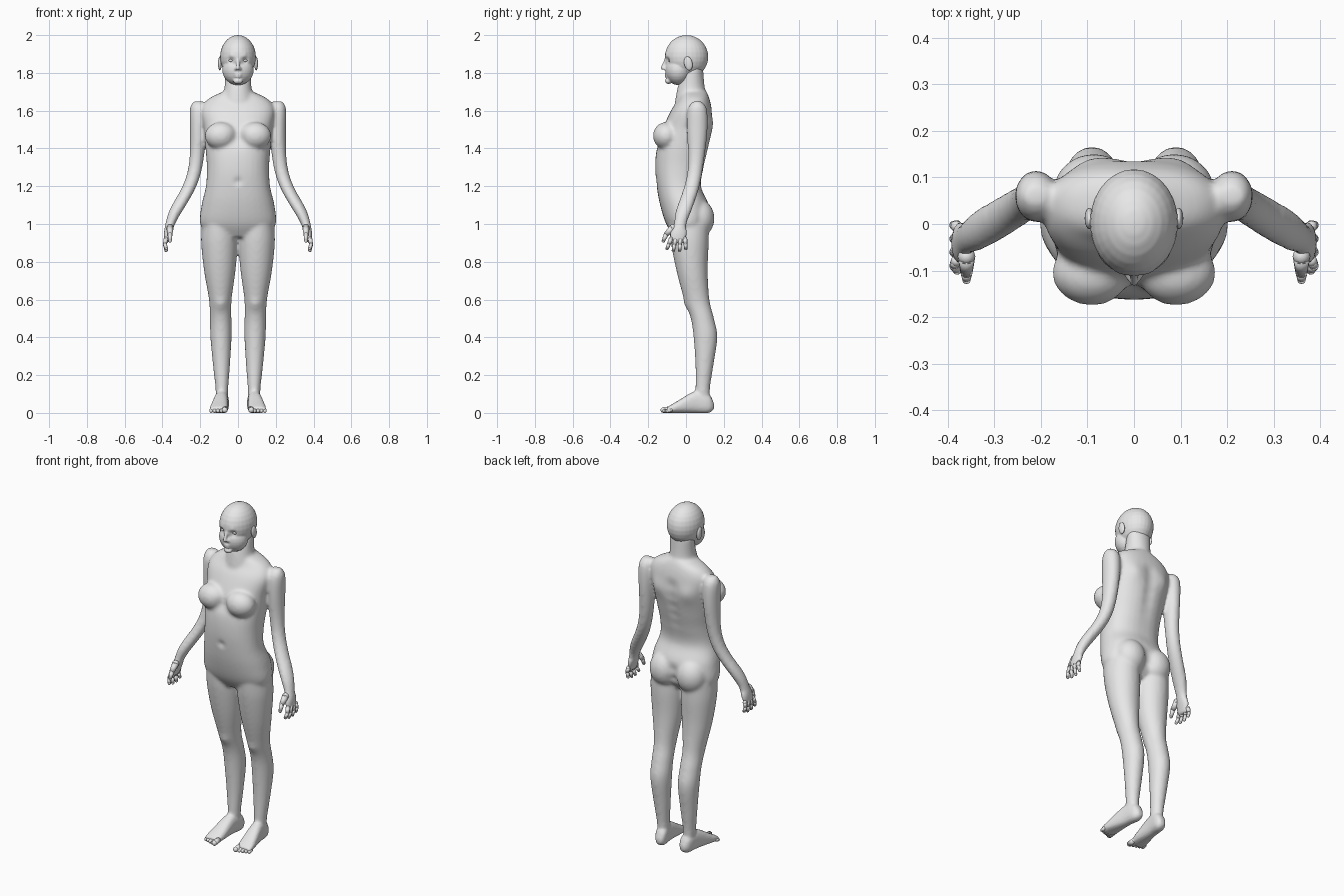
import bpy
import bmesh
import math
from mathutils import Matrix, Vector

if "Cube" in bpy.data.objects:
    bpy.data.objects.remove(bpy.data.objects["Cube"])

GREY = (0.8, 0.8, 0.8, 1)
skin = bpy.data.materials.new("plain_grey")
skin.use_nodes = True
skin.diffuse_color = GREY
skin.node_tree.nodes["Principled BSDF"].inputs["Base Color"].default_value = GREY


def spline(rows, steps=6):
    """Smoothly resample section rows with a Catmull-Rom curve."""
    result = []
    last = len(rows) - 1
    for i in range(last):
        quad = (rows[max(i - 1, 0)], rows[i], rows[i + 1], rows[min(i + 2, last)])
        for step in range(steps):
            t = step / steps
            result.append([
                b + t / 2 * (c - a + t * (2 * a - 5 * b + 4 * c - d + t * (3 * (b - c) + d - a)))
                for a, b, c, d in zip(*quad)])
    result.append(rows[-1])
    return result


def straight(position):
    return 0, 0


def loft(bm, rows, bend=straight, along="z", power=1, sides=32):
    """Skin rounded sections given as position, half width, low side, high side."""
    rings = []
    for position, half, low, high in spline(rows):
        shift_x, shift_other = bend(position)
        ring = []
        for k in range(sides):
            c, s = math.cos(math.tau * k / sides), math.sin(math.tau * k / sides)
            x = shift_x + half * math.copysign(abs(c) ** power, c)
            other = shift_other + (low + high) / 2
            other += (high - low) / 2 * math.copysign(abs(s) ** power, s)
            point = (x, other, position) if along == "z" else (x, position, other)
            ring.append(bm.verts.new(point))
        rings.append(ring)
    for lower, upper in zip(rings, rings[1:]):
        for k in range(sides):
            n = (k + 1) % sides
            bm.faces.new((lower[k], lower[n], upper[n], upper[k]))
    bm.faces.new(rings[0])
    bm.faces.new(rings[-1])


def ball(bm, centre, size, tilt=0, segments=28):
    matrix = (Matrix.Translation(centre) @ Matrix.Rotation(tilt, 4, "X")
              @ Matrix.Diagonal((*size, 1)))
    bmesh.ops.create_uvsphere(bm, u_segments=segments, v_segments=segments // 2,
                              radius=1, matrix=matrix)


def rod(bm, start, end, start_radius, end_radius):
    """Tapered rod with rounded ends."""
    start, end = Vector(start), Vector(end)
    turn = (end - start).to_track_quat("Z", "Y").to_matrix().to_4x4()
    bmesh.ops.create_cone(bm, cap_ends=True, segments=12, radius1=start_radius,
                          radius2=end_radius, depth=(end - start).length,
                          matrix=Matrix.Translation((start + end) / 2) @ turn)
    for centre, radius in ((start, start_radius), (end, end_radius)):
        ball(bm, centre, (radius, radius, radius), segments=12)


def add_object(name, bm, mirrored=False):
    bmesh.ops.recalc_face_normals(bm, faces=bm.faces[:])
    mesh = bpy.data.meshes.new(name)
    bm.to_mesh(mesh)
    bm.free()
    mesh.materials.append(skin)
    mesh.shade_smooth()
    part = bpy.data.objects.new(name, mesh)
    bpy.context.collection.objects.link(part)
    if mirrored:
        part.modifiers.new("mirror", "MIRROR").use_mirror_merge = False
    return part


def fuse(part, voxel):
    """Merge the overlapping shells of a part into one skin."""
    remesh = part.modifiers.new("fuse", "REMESH")
    remesh.mode = "VOXEL"
    remesh.voxel_size = voxel
    remesh.use_smooth_shade = True
    graph = bpy.context.evaluated_depsgraph_get()
    fused = bpy.data.meshes.new_from_object(part.evaluated_get(graph))
    part.modifiers.clear()
    part.data = fused


def sculpt(part, pushes):
    """Softly push the skin along y around each centre."""
    for centre, radius, push in pushes:
        centre = Vector(centre)
        for v in part.data.vertices:
            distance = (v.co - centre).length
            if distance < 2.5 * radius:
                v.co.y += push * math.exp(-(distance / radius) ** 2)


def soften(part, repeats):
    smooth = part.modifiers.new("soften", "SMOOTH")
    smooth.iterations = repeats
    return smooth


def leg_bend(z):
    return .083 + .018 * z, 0


def foot_bend(y):
    return .094 - .11 * y, 0


def arm_bend(z):
    # The forearm swings outward and forward below the elbow
    swing = 1 / (1 + math.exp(13 * (z - 1.12)))
    return .21 + .18 * swing, .06 - .11 * swing


bm = bmesh.new()

# Leg, then foot from heel to ball
loft(bm, [
    (1, .09, -.09, .12), (.9, .096, -.08, .12), (.75, .083, -.05, .115),
    (.6, .06, -.01, .124), (.5, .057, .025, .148), (.4, .056, .04, .166),
    (.25, .045, .05, .145), (.12, .033, .05, .126), (.05, .03, .05, .13)], leg_bend)
loft(bm, [
    (.148, .015, .02, .05), (.12, .033, 0, .1), (.05, .036, 0, .115),
    (-.05, .046, 0, .06), (-.1, .045, 0, .03)], foot_bend, along="y", power=.8)

# Arm from shoulder to palm
arm = [(1.65, .025, .02), (1.61, .044, .05), (1.5, .043, .055), (1.3, .037, .04),
       (1.1, .037, .042), (1, .025, .033), (.95, .02, .044), (.9, .011, .036)]
loft(bm, [(z, half, -depth, depth) for z, half, depth in arm], arm_bend)

# Breast and buttock
ball(bm, (.09, -.105, 1.467), (.086, .07, .073))
ball(bm, (.086, .068, 1.03), (.088, .083, .1))

# Mirror the paired parts
copy = bmesh.ops.duplicate(bm, geom=bm.verts[:] + bm.edges[:] + bm.faces[:])
for item in copy["geom"]:
    if isinstance(item, bmesh.types.BMVert):
        item.co.x *= -1

# Torso and neck
loft(bm, [
    (1.7, .08, -.03, .11), (1.66, .16, -.04, .125), (1.6, .195, -.08, .137),
    (1.5, .18, -.125, .14), (1.4, .172, -.155, .12), (1.3, .165, -.163, .095),
    (1.2, .17, -.155, .08), (1.1, .193, -.137, .12), (1, .2, -.105, .115),
    (.93, .15, -.06, .07)], power=.88)
loft(bm, [(1.83, .07, -.01, .09), (1.72, .072, -.045, .1), (1.63, .1, -.06, .12)])
body = add_object("body", bm)
fuse(body, .009)

# Navel, cleavage, cleft, spine groove, shoulder blades and kneecaps
pushes = [((0, -.155, 1.225), .015, .014), ((0, -.16, 1.45), .035, .012),
          ((0, .135, 1), .025, -.02), ((0, .14, 1.06), .025, -.015)]
pushes += [((0, .13, 1.2 + .06 * k), .032, -.01) for k in range(7)]
for side in (-1, 1):
    pushes += [((side * .1, .13, 1.53), .05, .012), ((side * .09, 0, .575), .028, -.008)]
sculpt(body, pushes)

# Soften joins on trunk and limbs but keep hands and feet crisp
broad = body.vertex_groups.new(name="trunk_and_limbs")
broad.add([v.index for v in body.data.vertices
           if v.co.z > .13 and abs(v.co.x) < .32], 1, "REPLACE")
soften(body, 8).vertex_group = broad.name

# Head: skull, jaw, nose, lips and chin
bm = bmesh.new()
ball(bm, (0, .003, 1.885), (.095, .115, .115))
ball(bm, (0, -.04, 1.815), (.083, .07, .08))
rod(bm, (0, -.106, 1.872), (0, -.124, 1.826), .008, .01)
ball(bm, (0, -.1, 1.793), (.024, .014, .006))
ball(bm, (0, -.099, 1.781), (.021, .014, .007))
ball(bm, (0, -.093, 1.757), (.026, .018, .016))
for side in (-1, 1):
    ball(bm, (side * .011, -.112, 1.822), (.008, .01, .008))
head = add_object("head", bm)
fuse(head, .005)

# Eye sockets and brows
pushes = []
for side in (-1, 1):
    pushes += [((side * .036, -.1, 1.866), .017, .013),
               ((side * .034, -.1, 1.89), .015, -.004)]
sculpt(head, pushes)
soften(head, 3)

# Eyes and ears
bm = bmesh.new()
ball(bm, (.036, -.081, 1.866), (.016, .013, .009))
add_object("eyes", bm, mirrored=True)
bm = bmesh.new()
ball(bm, (.096, .012, 1.85), (.01, .022, .037), tilt=.2)
add_object("ears", bm, mirrored=True)

# Toes
bm = bmesh.new()
for k in range(5):
    radius = .01 if k else .015
    x = .07 + .018 * k
    rod(bm, (x, -.08, radius + .005), (x, -.12 + .006 * k, radius), radius, radius)
add_object("toes", bm, mirrored=True)

# Fingers fan out from the knuckles, middle ones longest, then the thumb
bm = bmesh.new()
for k in range(4):
    knuckle = Vector((.382, -.08 + .025 * k, .92))
    tip = Vector((.38, -.1 + .033 * k, .855 + .01 * abs(k - 1.5)))
    middle = knuckle.lerp(tip, .5) + Vector((.006, 0, 0))
    rod(bm, knuckle, middle, .012, .01)
    rod(bm, middle, tip, .01, .009)
rod(bm, (.36, -.07, .98), (.36, -.105, .945), .019, .013)
rod(bm, (.36, -.105, .945), (.36, -.12, .91), .013, .009)
add_object("fingers", bm, mirrored=True)
